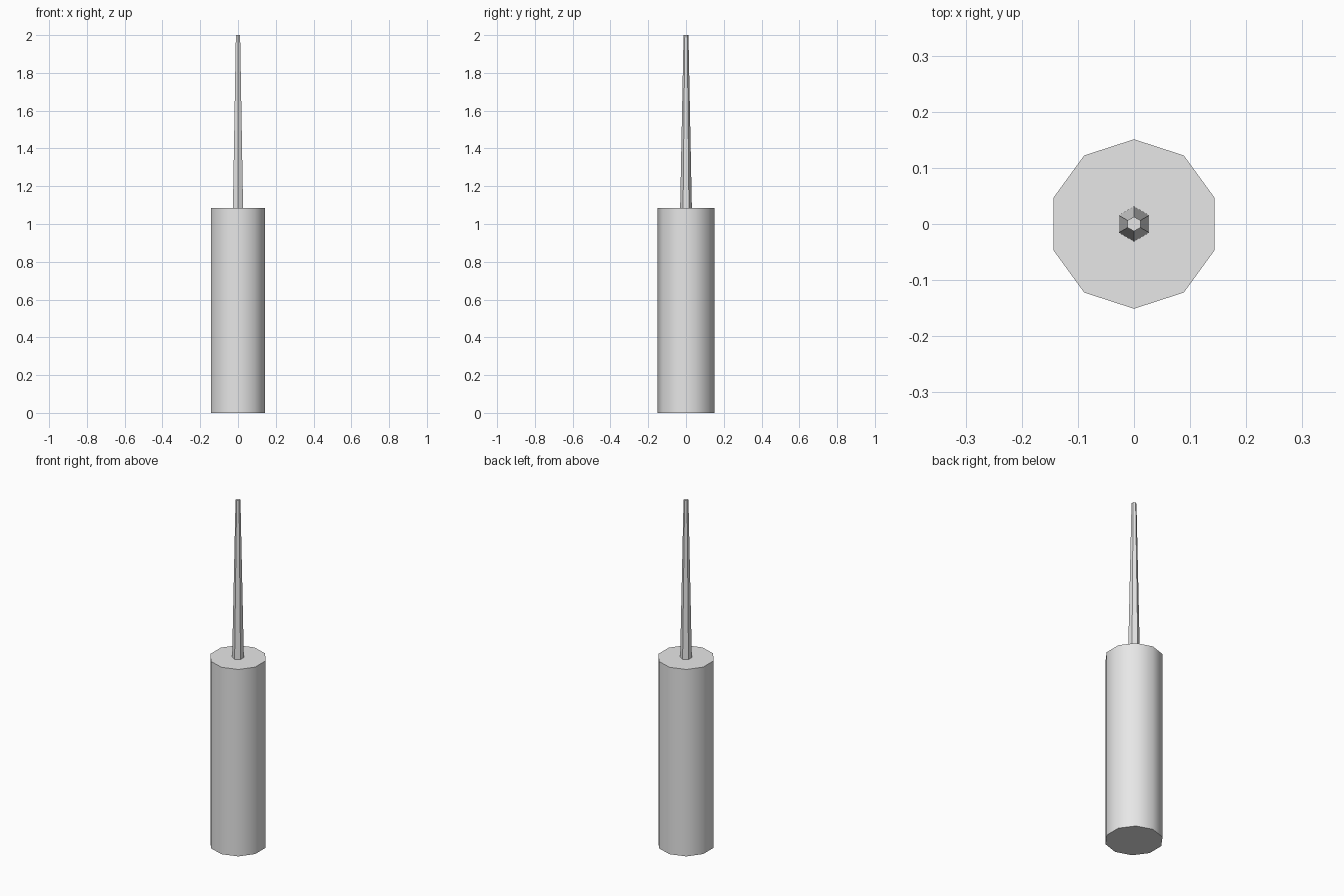
import bpy, math

if "Cube" in bpy.data.objects:
    bpy.data.objects.remove(bpy.data.objects["Cube"])

grey = bpy.data.materials.new("light_grey")
grey.diffuse_color = (0.8, 0.8, 0.8, 1)
grey.use_nodes = True
grey.node_tree.nodes["Principled BSDF"].inputs["Base Color"].default_value = grey.diffuse_color


def tapered_prism(name, sides, r_bottom, r_top, z0, z1):
    """Upright prism or frustum with a corner facing +y."""
    bpy.ops.mesh.primitive_cone_add(vertices=sides, radius1=r_bottom, radius2=r_top,
                                    depth=z1 - z0, location=(0, 0, (z0 + z1) / 2))
    obj = bpy.context.object
    obj.name = name
    obj.data.materials.append(grey)
    bpy.ops.object.shade_smooth_by_angle(angle=math.radians(40))
    return obj


# Ten-sided body, smooth around the side with sharp rims
tapered_prism("body", 10, 0.151, 0.151, 0.0, 1.085)

# Slim six-sided tapering rod on top
tapered_prism("antenna", 6, 0.031, 0.013, 1.085, 2.0)
